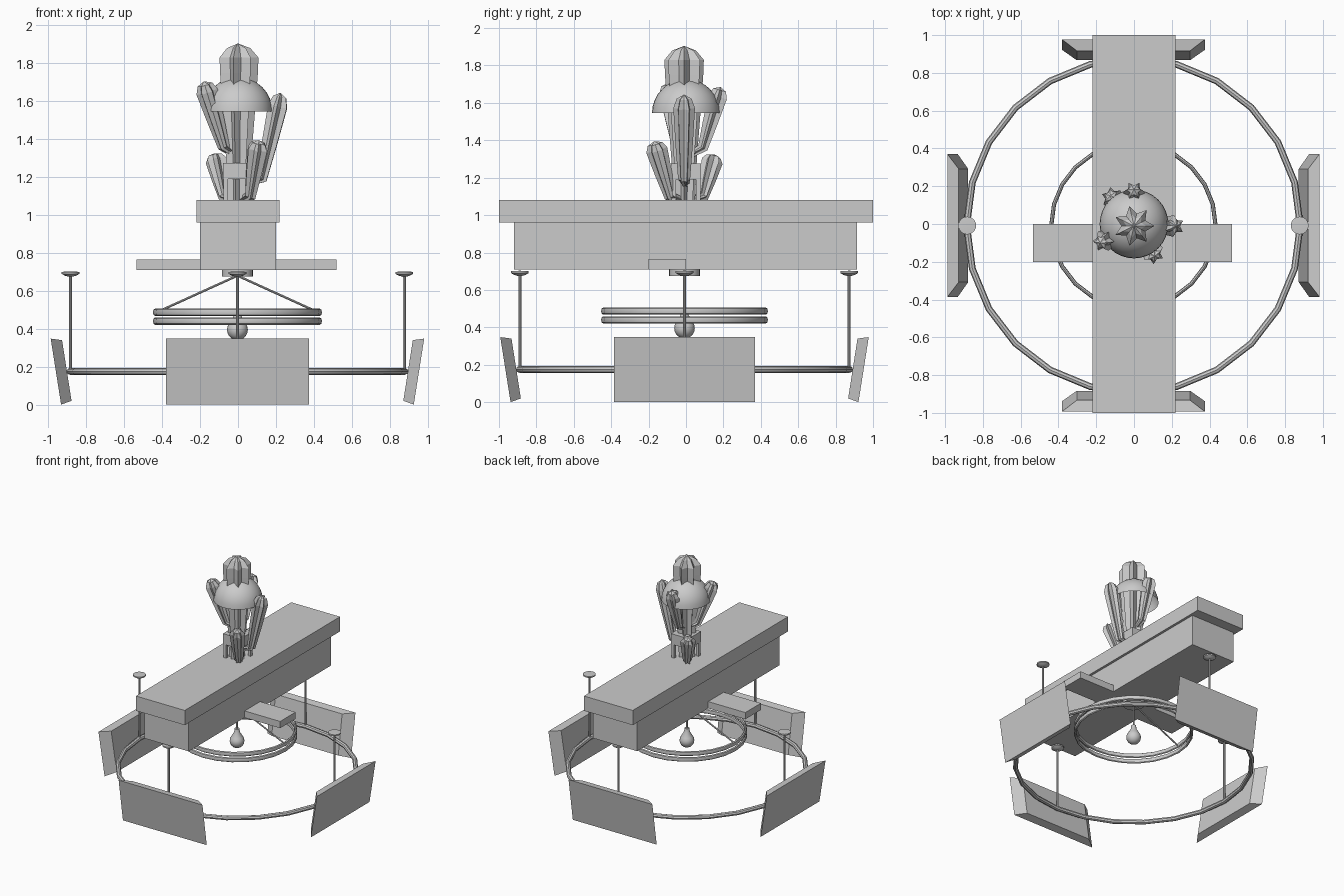
import bpy, bmesh
from math import pi, sin, cos
from mathutils import Vector, Matrix

cube = bpy.data.objects.get("Cube")
if cube:
    bpy.data.objects.remove(cube, do_unlink=True)

grey = bpy.data.materials.new("plain_grey")
grey.use_nodes = True
tone = (0.6, 0.6, 0.6, 1)
grey.diffuse_color = tone
grey.node_tree.nodes["Principled BSDF"].inputs["Base Color"].default_value = tone


def finish(bm, name, smooth=False):
    bmesh.ops.recalc_face_normals(bm, faces=bm.faces)
    mesh = bpy.data.meshes.new(name)
    bm.to_mesh(mesh)
    bm.free()
    mesh.materials.append(grey)
    obj = bpy.data.objects.new(name, mesh)
    bpy.context.collection.objects.link(obj)
    if smooth:
        bpy.ops.object.select_all(action='DESELECT')
        obj.select_set(True)
        bpy.context.view_layer.objects.active = obj
        bpy.ops.object.shade_smooth_by_angle(angle=0.7)
    return obj


def box(name, x, y, z):
    bm = bmesh.new()
    bmesh.ops.create_cube(bm, size=1)
    for v in bm.verts:
        v.co = [lo + (c + 0.5) * (hi - lo) for c, (lo, hi) in zip(v.co, (x, y, z))]
    return finish(bm, name)


def rod(name, a, b, radius, sides=8):
    a, b = Vector(a), Vector(b)
    bm = bmesh.new()
    turn = (b - a).to_track_quat('Z', 'Y').to_matrix().to_4x4()
    bmesh.ops.create_cone(bm, cap_ends=True, segments=sides, radius1=radius, radius2=radius,
                          depth=(b - a).length, matrix=Matrix.Translation((a + b) / 2) @ turn)
    return finish(bm, name, True)


def lathe(name, profile, center, steps=24, closed=False):
    """Spin a radius/height profile around a vertical axis."""
    bm = bmesh.new()
    pts = [bm.verts.new((r, 0, z)) for r, z in profile]
    pairs = list(zip(pts, pts[1:])) + ([(pts[-1], pts[0])] if closed else [])
    edges = [bm.edges.new(p) for p in pairs]
    bmesh.ops.spin(bm, geom=pts + edges, cent=(0, 0, 0), axis=(0, 0, 1),
                   angle=2 * pi, steps=steps, use_duplicate=False)
    bmesh.ops.remove_doubles(bm, verts=bm.verts, dist=0.0005)
    bmesh.ops.translate(bm, verts=bm.verts, vec=center)
    return finish(bm, name, True)


def ring(name, radius, wide, high, center):
    loop = [(radius + wide * cos(k * pi / 4), high * sin(k * pi / 4)) for k in range(8)]
    return lathe(name, loop, center, closed=True)


def ribbed(name, path, radii, points, side):
    """Sweep a star section along a path, closing the end in a point."""
    bm = bmesh.new()
    path = [Vector(p) for p in path]
    rows = []
    for i, p in enumerate(path[:-1]):
        t = (path[i + 1] - path[max(i - 1, 0)]).normalized()
        v = t.cross(side).normalized()
        row = []
        for k in range(points * 2):
            r = radii[i] * (0.62 if k % 2 else 1)
            a = k * pi / points
            row.append(bm.verts.new(p + r * (cos(a) * side + sin(a) * v)))
        rows.append(row)
    n = points * 2
    for a, b in zip(rows, rows[1:]):
        for k in range(n):
            bm.faces.new((a[k], a[(k + 1) % n], b[(k + 1) % n], b[k]))
    tip = bm.verts.new(path[-1])
    for k in range(n):
        bm.faces.new((rows[-1][k], rows[-1][(k + 1) % n], tip))
    bm.faces.new(rows[0][::-1])
    return finish(bm, name)


# Beam and cross arm
box("beam_top", (-0.22, 0.22), (-1, 1), (0.96, 1.08))
box("beam_body", (-0.2, 0.2), (-0.92, 0.915), (0.71, 0.96))
box("cross_arm", (-0.535, 0.52), (-0.2, 0), (0.71, 0.765))

# Hanging rings, spokes and bulb
cx, cy = -0.003, -0.008
ring("outer_ring", 0.883, 0.018, 0.018, (cx, cy, 0.175))
for name, z in (("upper_inner_ring", 0.487), ("lower_inner_ring", 0.44)):
    ring(name, 0.435, 0.011, 0.019, (cx, cy, z))
rod("ceiling_mount", (cx, cy, 0.675), (cx, cy, 0.71), 0.082, 24)
for name, s in (("left_spoke", 1), ("right_spoke", -1)):
    rod(name, (cx, cy, 0.68), (cx + s * 0.43, cy, 0.485), 0.006)
rod("bulb_cord", (cx, cy, 0.44), (cx, cy, 0.68), 0.006)
bulb = [(0.055 * sin(a), -0.055 * cos(a)) for a in [k * pi / 10 for k in range(8)]]
lathe("bulb", bulb + [(0.022, 0.07), (0.018, 0.1), (0, 0.1)], (cx, cy, 0.395), 16)

# Tilted panels and hanging rods on four sides
for k, where in enumerate(("left", "back", "right", "front")):
    turn = Matrix.Translation((cx, cy, 0)) @ Matrix.Rotation(k * pi / 2, 4, 'Z')
    bm = bmesh.new()
    for bottom, top, half, low, high in ((0.93, 0.985, 0.378, 0, 0.348),
                                         (0.875, 0.925, 0.3, 0.02, 0.34)):
        for x, y, z in ((bottom, -half, low), (bottom, half, low),
                        (top, half, high), (top, -half, high)):
            bm.verts.new(turn @ Vector((x, y, z)))
    bmesh.ops.convex_hull(bm, input=bm.verts)
    bmesh.ops.dissolve_limit(bm, angle_limit=0.03, verts=bm.verts, edges=bm.edges)
    finish(bm, where + "_panel")
    p = turn @ Vector((0.88, 0, 0))
    rod(where + "_hanger", p + Vector((0, 0, 0.175)), p + Vector((0, 0, 0.69)), 0.008)
    lathe(where + "_hanger_cap", [(0, 0.672), (0.03, 0.68), (0.047, 0.69),
                                  (0.047, 0.7), (0, 0.703)], p)

# Small stand around the plant
box("stand_seat", (-0.08, 0.08), (-0.08, 0.08), (1.19, 1.275))
for name, sx, sy in (("front_left", 1, -1), ("front_right", -1, -1),
                     ("back_left", 1, 1), ("back_right", -1, 1)):
    x, y = sx * 0.065, sy * 0.065
    box("stand_leg_" + name, (x - 0.012, x + 0.012), (y - 0.012, y + 0.012), (1.08, 1.19))

# Ribbed plant trunk
ribbed("plant_trunk", [(0, -0.01, z) for z in (1.08, 1.3, 1.55, 1.75, 1.83, 1.88, 1.905)],
       (0.06, 0.07, 0.09, 0.105, 0.108, 0.065), 7, Vector((1, 0, 0)))

# Ribbed plant arms: tip position, elbow position and root height
arms = (("left_arm", (0.225, -0.01, 1.645), (0.125, -0.01, 1.19), 1.17),
        ("back_arm", (0, 0.185, 1.685), (0, 0.09, 1.36), 1.33),
        ("right_arm", (-0.18, -0.1, 1.705), (-0.075, -0.045, 1.36), 1.33),
        ("front_low_arm", (0.11, -0.17, 1.395), (0.065, -0.085, 1.1), 1.08),
        ("back_low_arm", (-0.125, 0.15, 1.325), (-0.075, 0.09, 1.1), 1.08))
for name, tip, elbow, root in arms:
    tip, elbow = Vector(tip), Vector(elbow)
    inner = elbow * 0.4
    inner.z = root
    side = Vector((-tip.y, tip.x, 0)).normalized()
    path = [inner, elbow] + [elbow.lerp(tip, f) for f in (0.4, 0.84, 0.95, 1)]
    ribbed(name, path, (0.022, 0.032, 0.046, 0.058, 0.04), 6, side)

# Open dome around the trunk
dome = [(0.182 * cos(k * pi / 16), 0.182 * sin(k * pi / 16)) for k in range(9)]
lathe("dome", dome, (0, 0, 1.545), 32)
